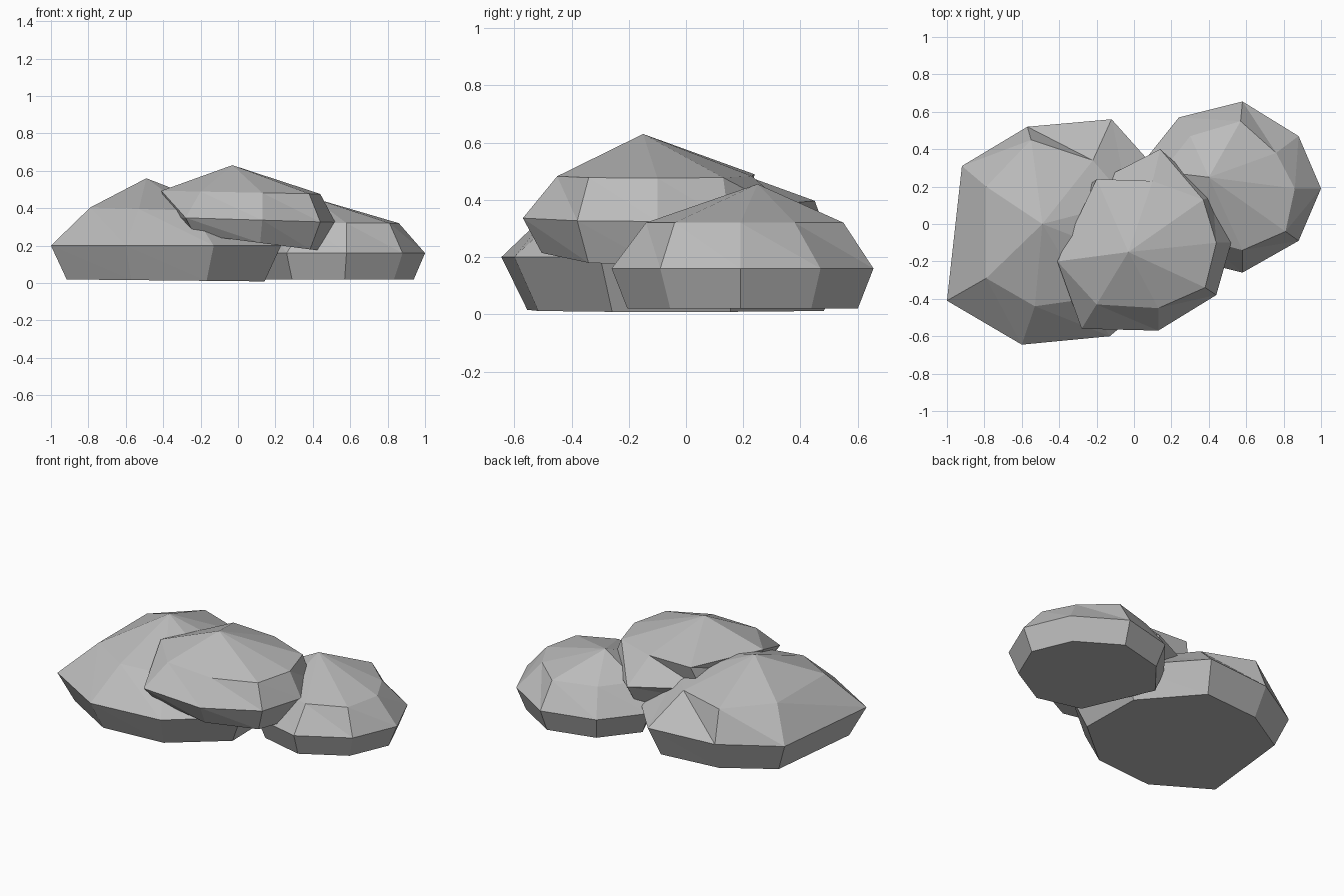
import bpy
import bmesh

default_cube = bpy.data.objects.get("Cube")
if default_cube:
    bpy.data.objects.remove(default_cube, do_unlink=True)

# One plain stone colour
stone = bpy.data.materials.new("grey_stone")
stone.use_nodes = True
stone_colour = (0.5, 0.5, 0.5, 1)
stone.diffuse_color = stone_colour
shader = next(n for n in stone.node_tree.nodes if n.type == "BSDF_PRINCIPLED")
shader.inputs["Base Color"].default_value = stone_colour


def tilted_ring(bm, outline, height, tilt=0, centre=(0, 0), scale=1):
    """Add a ring of vertices, scaled about a centre, on a plane sloping along x."""
    ring = []
    for x, y in outline:
        x = centre[0] + (x - centre[0]) * scale
        y = centre[1] + (y - centre[1]) * scale
        ring.append(bm.verts.new((x, y, height + tilt * x)))
    return ring


def bridge(bm, lower, upper):
    """Join two rings with a band of facets."""
    count = len(lower)
    for i in range(count):
        j = (i + 1) % count
        bm.faces.new((lower[i], lower[j], upper[i]))
        bm.faces.new((lower[j], upper[j], upper[i]))


def fan(bm, ring, tip):
    """Close a ring with facets that meet at a tip."""
    tip_vertex = bm.verts.new(tip)
    for i, vertex in enumerate(ring):
        bm.faces.new((vertex, ring[(i + 1) % len(ring)], tip_vertex))


def make_rock(name, girdle, shoulder, apex, centre, foot, waist, top, inset):
    """Build a faceted boulder; foot, waist and top are (height, tilt) pairs."""
    bm = bmesh.new()
    foot_ring = tilted_ring(bm, girdle, *foot, centre=centre, scale=inset)
    waist_ring = tilted_ring(bm, girdle, *waist)
    shoulder_ring = tilted_ring(bm, shoulder, *top)
    bridge(bm, foot_ring, waist_ring)
    bridge(bm, waist_ring, shoulder_ring)
    fan(bm, shoulder_ring, apex)
    fan(bm, foot_ring[::-1], (*centre, foot[0] + foot[1] * centre[0]))
    bmesh.ops.recalc_face_normals(bm, faces=bm.faces)
    mesh = bpy.data.meshes.new(name)
    bm.to_mesh(mesh)
    bm.free()
    mesh.materials.append(stone)
    rock = bpy.data.objects.new(name, mesh)
    bpy.context.collection.objects.link(rock)
    return rock


# Broad boulder lying on the right side
make_rock(
    "large_rock",
    girdle=[(-1, -.41), (-.6, -.645), (-.13, -.6), (.23, -.3),
            (.22, .18), (-.12, .56), (-.57, .52), (-.92, .31)],
    shoulder=[(-.79, -.29), (-.53, -.44), (-.25, -.4), (-.03, -.18),
              (-.03, .12), (-.22, .34), (-.55, .45), (-.79, .2)],
    apex=(-.49, 0, .56), centre=(-.4, 0),
    foot=(.01, -.01), waist=(.2, 0), top=(.38, -.03), inset=.86)

# Middle boulder leaning on the other two
make_rock(
    "middle_rock",
    girdle=[(-.36, -.22), (-.28, -.56), (.13, -.57), (.44, -.38),
            (.52, -.1), (.42, .15), (.14, .4), (-.25, .2)],
    shoulder=[(-.41, -.2), (-.2, -.43), (.13, -.45), (.38, -.34),
              (.44, -.1), (.37, .13), (.1, .23), (-.2, .24)],
    apex=(-.03, -.15, .63), centre=(.05, -.1),
    foot=(.23, -.13), waist=(.34, -.03), top=(.485, -.02), inset=.86)

# Small boulder at the left and back
make_rock(
    "small_rock",
    girdle=[(1, .19), (.88, .47), (.58, .655), (.24, .57),
            (.04, .32), (.26, -.18), (.58, -.26), (.88, -.09)],
    shoulder=[(.86, .19), (.76, .38), (.57, .55), (.3, .47),
              (.15, .28), (.36, -.08), (.58, -.14), (.81, -.04)],
    apex=(.4, .25, .455), centre=(.5, .2),
    foot=(.02, 0), waist=(.16, 0), top=(.32, 0), inset=.88)
